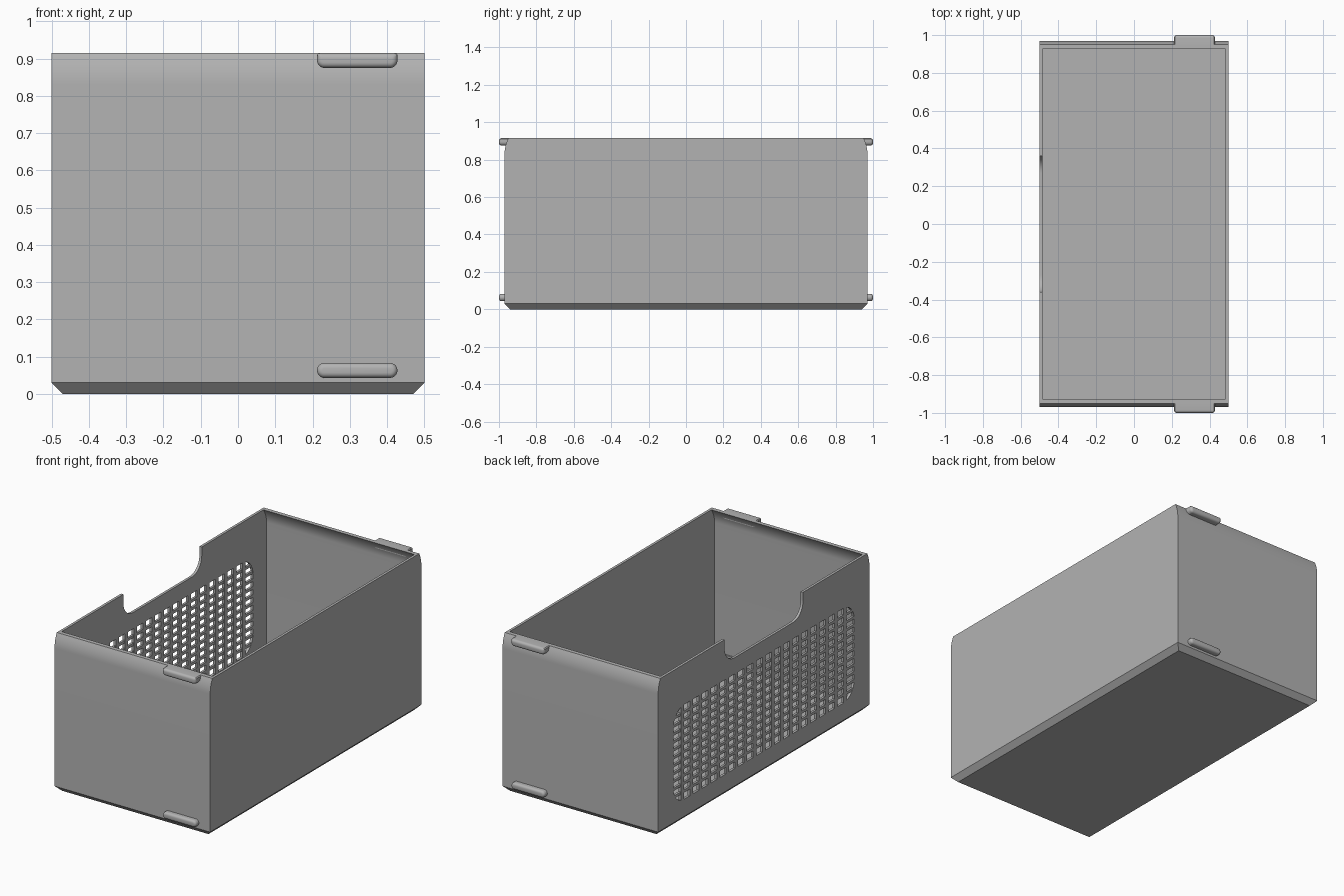
import bpy, bmesh, math

if "Cube" in bpy.data.objects:
    bpy.data.objects.remove(bpy.data.objects["Cube"], do_unlink=True)

grey = bpy.data.materials.new("plain grey")
grey.use_nodes = True
colour = (0.45, 0.45, 0.45, 1)
grey.diffuse_color = colour
grey.node_tree.nodes["Principled BSDF"].inputs["Base Color"].default_value = colour


def finish(name, bm):
    bmesh.ops.recalc_face_normals(bm, faces=bm.faces)
    mesh = bpy.data.meshes.new(name)
    bm.to_mesh(mesh)
    bm.free()
    mesh.materials.append(grey)
    ob = bpy.data.objects.new(name, mesh)
    bpy.context.collection.objects.link(ob)
    return ob


def loft(name, rings):
    """Skin a stack of equal point rings and cap both ends."""
    bm = bmesh.new()
    loops = [[bm.verts.new(p) for p in ring] for ring in rings]
    for a, b in zip(loops, loops[1:]):
        for i in range(len(a)):
            j = (i + 1) % len(a)
            bm.faces.new((a[i], a[j], b[j], b[i]))
    bm.faces.new(loops[0])
    bm.faces.new(loops[-1])
    return finish(name, bm)


def activate(ob):
    bpy.ops.object.select_all(action='DESELECT')
    ob.select_set(True)
    bpy.context.view_layer.objects.active = ob


def smooth(ob):
    activate(ob)
    bpy.ops.object.shade_smooth_by_angle(angle=math.radians(25))


def rounded_rect(hw, low, high, r, steps=8):
    """Outline in the side plane as (y, z) points."""
    pts = []
    for k, (sy, cz) in enumerate([(1, high - r), (-1, high - r), (-1, low + r), (1, low + r)]):
        for i in range(steps + 1):
            a = math.pi / 2 * (k + i / steps)
            pts.append((sy * (hw - r) + r * math.cos(a), cz + r * math.sin(a)))
    return pts


# Open tray: outer skin up, rim, inner skin down; end walls curl inward
TOP, SIDE, END, WALL = 0.915, 0.5, 0.97, 0.015
curl = [i / 8 for i in range(9)]
levels = [(0.47, 0.942, 0), (SIDE, END, 0.03)]
levels += [(SIDE, END - 0.02 * t * t, 0.83 + (TOP - 0.83) * t) for t in curl]
levels += [(SIDE - WALL, 0.955 - 0.029 * t * t, 0.83 + (TOP - 0.83) * t) for t in reversed(curl)]
levels += [(SIDE - WALL, 0.955, 0.03)]
tray = loft("tray_body", [[(-x, -y, z), (x, -y, z), (x, y, z), (-x, y, z)] for x, y, z in levels])

# Cut the finger notch and the grille opening through the right wall
LOW, HIGH, HALF, R = 0.13, 0.68, 0.83, 0.1
for name, outline in (("notch_cutter", rounded_rect(0.36, 0.775, 1.2, 0.09)),
                      ("grille_cutter", rounded_rect(HALF, LOW, HIGH, R))):
    cutter = loft(name, [[(x, y, z) for y, z in outline] for x in (-0.6, -0.4)])
    cutter.hide_render = True
    mod = tray.modifiers.new(name, 'BOOLEAN')
    mod.operation, mod.solver, mod.object = 'DIFFERENCE', 'EXACT', cutter
    activate(tray)
    bpy.ops.object.modifier_apply(modifier=name)
    bpy.data.objects.remove(cutter, do_unlink=True)
smooth(tray)


# Grille: crossing bars trimmed to the rounded opening
def trim(d):
    """Shortening of a bar lying d inside the opening's edge."""
    return R - math.sqrt(R * R - (R - d) ** 2) if d < R else 0


def add_bar(bm, x0, x1, y0, y1, z0, z1):
    vs = bmesh.ops.create_cube(bm, size=1)["verts"]
    for v in vs:
        v.co = ((x0, x1)[v.co.x > 0], (y0, y1)[v.co.y > 0], (z0, z1)[v.co.z > 0])


COLS, ROWS = 20, 12
bars = bmesh.new()
for i in range(1, COLS):
    y = -HALF + 2 * HALF * i / COLS
    cut = trim(HALF - abs(y)) - 0.004
    add_bar(bars, -SIDE, -SIDE + WALL, y - 0.014, y + 0.014, LOW + cut, HIGH - cut)
for i in range(1, ROWS):
    z = LOW + (HIGH - LOW) * i / ROWS
    cut = trim(min(z - LOW, HIGH - z)) - 0.004
    add_bar(bars, -SIDE + 0.001, -SIDE + WALL - 0.001, -HALF + cut, HALF - cut, z - 0.008, z + 0.008)
finish("grille_bars", bars)


# Rounded catch ridges on both ends
def ridge(name, side, zc, flat_top):
    half, r, cx = 0.108, 0.02, 0.32
    rings = []
    steps = [(0.945, 0)] + [(0.986 + 0.014 * math.sin(a), 0.014 * (1 - math.cos(a)))
                            for a in [math.pi / 2 * k / 5 for k in range(6)]]
    for y, inset in steps:
        q, ring = r - inset, []
        for i in range(24):
            a = 2 * math.pi * (i + 0.5) / 24
            dx, dz = math.cos(a), math.sin(a)
            end = math.copysign(half - r, dx)
            if flat_top and dz > 0:
                k = max(abs(dx), abs(dz))
                dx, dz = dx / k, dz / k
            ring.append((cx + end + q * dx, side * y, zc + q * dz))
        rings.append(ring)
    smooth(loft(name, rings))


for label, side in (("front", -1), ("back", 1)):
    ridge(label + "_lower_ridge", side, 0.063, False)
    ridge(label + "_upper_ridge", side, 0.895, True)
